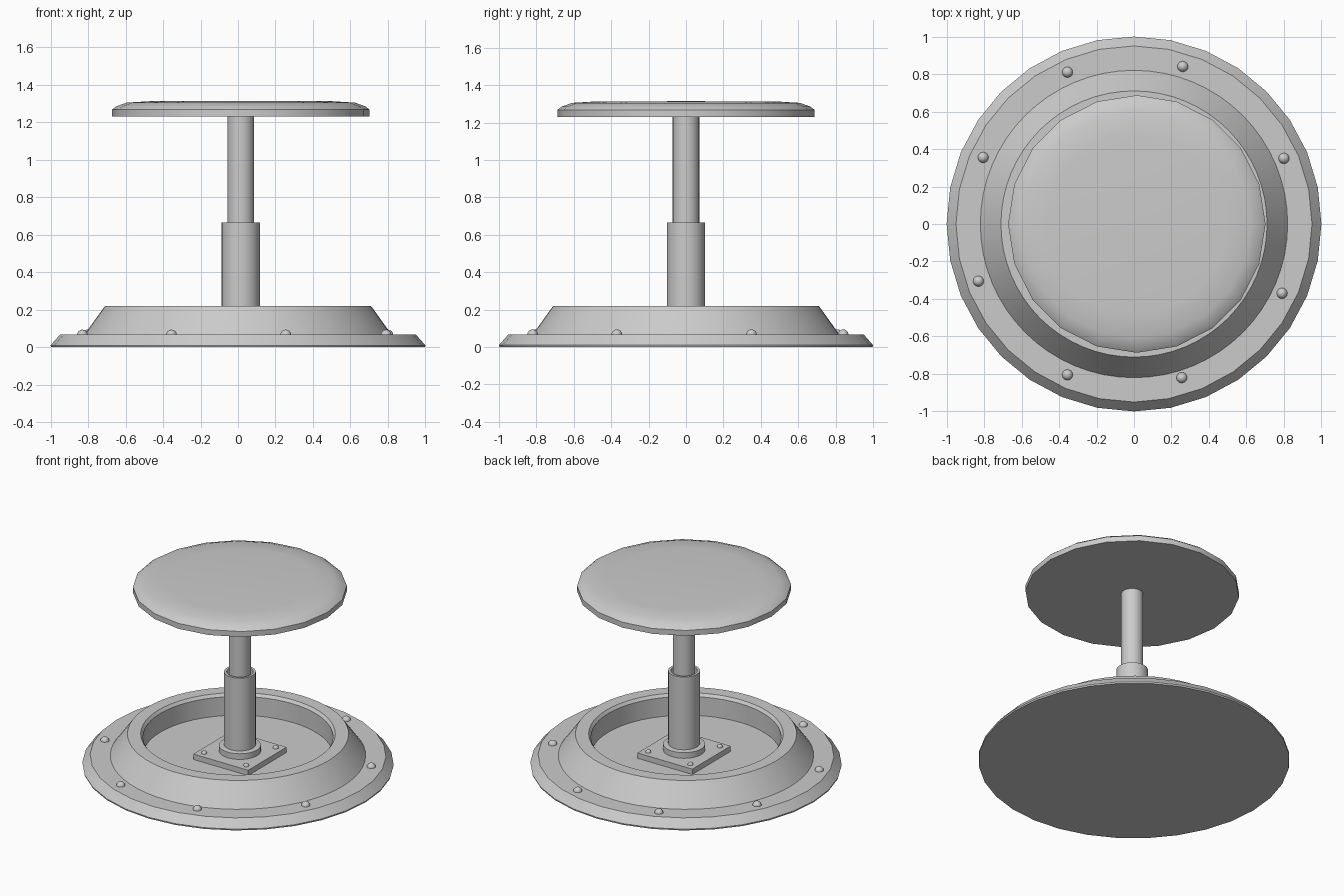
import bpy
from math import cos, sin, pi, radians

if "Cube" in bpy.data.objects:
    bpy.data.objects.remove(bpy.data.objects["Cube"])

CX = 0.015  # post and seat sit slightly off the base centre


def lathe(name, profile, sides, cx=0.0, angle=30):
    """Revolve an (r, z) profile around z; r = 0 points become poles."""
    verts, rings, faces = [], [], []
    for r, z in profile:
        n = 1 if r == 0 else sides
        rings.append([len(verts) + i for i in range(n)])
        verts += [(cx + r * cos(2 * pi * i / sides), r * sin(2 * pi * i / sides), z)
                  for i in range(n)]
    for a, b in zip(rings, rings[1:]):
        for i in range(sides):
            j = (i + 1) % sides
            quad = [a[i % len(a)], a[j % len(a)], b[j % len(b)], b[i % len(b)]]
            faces.append(list(dict.fromkeys(quad)))
    mesh = bpy.data.meshes.new(name)
    mesh.from_pydata(verts, [], faces)
    obj = bpy.data.objects.new(name, mesh)
    bpy.context.collection.objects.link(obj)
    smooth(obj, angle)
    return obj


def smooth(obj, angle=30):
    bpy.ops.object.select_all(action='DESELECT')
    obj.select_set(True)
    bpy.context.view_layer.objects.active = obj
    bpy.ops.object.shade_smooth_by_angle(angle=radians(angle))


def dome(name, x, y, z, r):
    bpy.ops.mesh.primitive_uv_sphere_add(segments=16, ring_count=8, radius=r, location=(x, y, z))
    bpy.context.object.name = name
    smooth(bpy.context.object, 60)


# Base flange with sloped outer edge
lathe("base_flange", [(0, 0), (0.998, 0), (1.0, 0.01), (0.95, 0.067), (0, 0.067)], 32)

# Raised conical ring around the basin
lathe("base_ring", [(0.61, 0.06), (0.825, 0.06), (0.71, 0.22), (0.625, 0.22),
                    (0.61, 0.20), (0.61, 0.06)], 64)

# Rivets around the flange
rivets = [(0.26, 0.84), (0.80, 0.35), (0.79, -0.37), (0.255, -0.82),
          (-0.355, -0.805), (-0.83, -0.305), (-0.805, 0.355), (-0.355, 0.81)]
for x, y in rivets:
    dome("base_rivet", x, y, 0.065, 0.029)

# Square mounting plate with corner bolts
bpy.ops.mesh.primitive_cube_add(size=1, location=(CX, 0, 0.085))
plate = bpy.context.object
plate.name = "mounting_plate"
plate.scale = (0.43, 0.43, 0.04)
for sx in (-1, 1):
    for sy in (-1, 1):
        dome("plate_bolt", CX + sx * 0.165, sy * 0.165, 0.105, 0.018)

# Collar, hollow outer tube and inner pole
lathe("post_collar", [(0, 0.10), (0.135, 0.10), (0.135, 0.145), (0.10, 0.15), (0, 0.15)], 32, CX)
lathe("outer_tube", [(0, 0.10), (0.102, 0.10), (0.102, 0.665), (0.085, 0.665),
                     (0.085, 0.60), (0, 0.60)], 32, CX)
lathe("inner_pole", [(0, 0.55), (0.071, 0.55), (0.071, 1.235), (0, 1.235)], 32, CX)

# Seat cushion
lathe("seat", [(0, 1.23), (0.687, 1.23), (0.687, 1.268), (0.665, 1.285), (0.61, 1.305),
               (0.48, 1.313), (0, 1.314)], 20, CX, 50)
